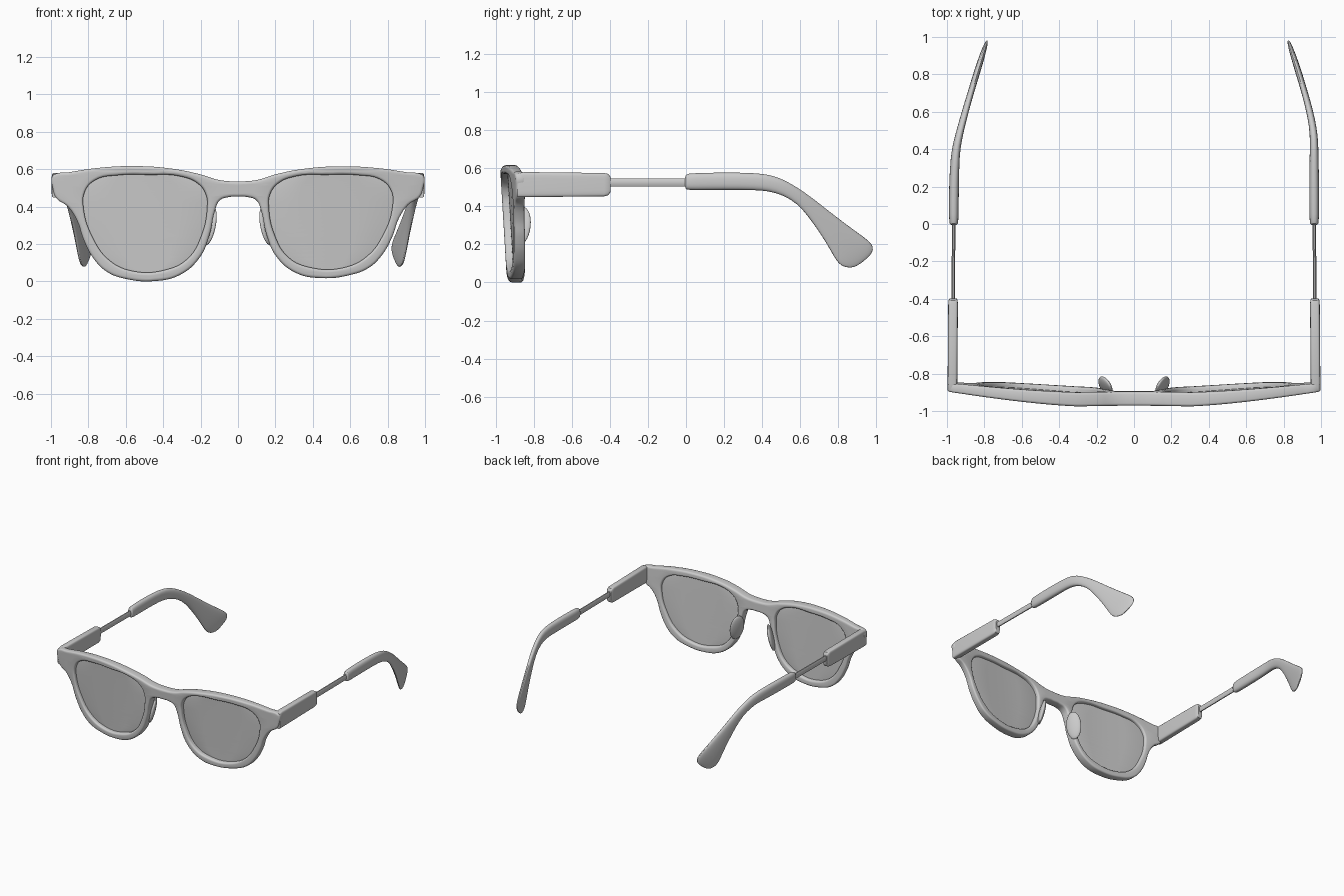
import bpy, bmesh, math
from mathutils import Matrix

if "Cube" in bpy.data.objects:
    bpy.data.objects.remove(bpy.data.objects["Cube"])

# Half outline of the frame front (x, z), from top centre round to bottom centre
HALF = [(0.10, .542), (.20, .572), (.35, .602), (.55, .616), (.75, .606), (.90, .584),
        (.985, .570), (.996, .555), (.99, .50), (.972, .45), (.91, .405), (.86, .33),
        (.825, .23), (.77, .13), (.70, .062), (.60, .024), (.44, .010), (.31, .040),
        (.205, .13), (.152, .25), (.124, .375), (.098, .433), (.05, .451)]
OUTER = HALF + [(0, .453)] + [(-x, z) for x, z in reversed(HALF)] + [(0, .535)]
# Right lens opening
HOLE = [(.165, .40), (.195, .25), (.27, .125), (.39, .068), (.56, .064), (.69, .125),
        (.78, .25), (.825, .39), (.82, .48), (.765, .542), (.64, .568), (.48, .57),
        (.31, .562), (.21, .52), (.17, .46)]


def finish(name, bm, angle=40):
    bmesh.ops.recalc_face_normals(bm, faces=bm.faces[:])
    me = bpy.data.meshes.new(name)
    bm.to_mesh(me)
    bm.free()
    ob = bpy.data.objects.new(name, me)
    bpy.context.collection.objects.link(ob)
    bpy.ops.object.select_all(action='DESELECT')
    ob.select_set(True)
    bpy.context.view_layer.objects.active = ob
    bpy.ops.object.shade_smooth_by_angle(angle=math.radians(angle))
    return ob


def bend(x, z, d):
    """Wrap a flat point round the face: d = -1 front surface, 1 back surface."""
    u = max(0, (abs(x) - .3) / .7) ** 1.3
    low = (.58 - z) / .58
    y = -.9375 + .064 * u + d * (.0375 - .014 * u) + .035 * low
    return x, y, z + .018 * x * low


def sheet(name, outlines, half, bevel, shift=0):
    """Filled smooth outline with rounded rims, bent to the frame's curve."""
    cu = bpy.data.curves.new(name, 'CURVE')
    cu.dimensions, cu.fill_mode = '2D', 'BOTH'
    cu.extrude, cu.bevel_depth, cu.offset = half - bevel, bevel, -bevel
    cu.bevel_resolution = 2
    for pts in outlines:
        sp = cu.splines.new('BEZIER')
        sp.bezier_points.add(len(pts) - 1)
        sp.use_cyclic_u, sp.resolution_u = True, 6
        for p, (x, z) in zip(sp.bezier_points, pts):
            p.co = (x, z, 0)
            p.handle_left_type = p.handle_right_type = 'AUTO'
    tmp = bpy.data.objects.new(name + "_curve", cu)
    bpy.context.collection.objects.link(tmp)
    dg = bpy.context.evaluated_depsgraph_get()
    me = bpy.data.meshes.new_from_object(tmp.evaluated_get(dg))
    bpy.data.objects.remove(tmp)
    bm = bmesh.new()
    bm.from_mesh(me)
    bmesh.ops.remove_doubles(bm, verts=bm.verts[:], dist=1e-4)
    for _ in range(2):
        bmesh.ops.triangulate(bm, faces=[f for f in bm.faces if len(f.verts) > 4])
        edges = [e for e in bm.edges if e.calc_length() > .08]
        bmesh.ops.subdivide_edges(bm, edges=edges, cuts=1)
    for v in bm.verts:
        v.co = bend(v.co.x, v.co.y, shift - v.co.z / .0375)
    return finish(name, bm)


def loft(name, rings, xfn, power=1.0, sides=16, subsurf=0):
    """Rings are (top y, top z, bottom y, bottom z, half thickness in x)."""
    bm = bmesh.new()
    loops = []
    for ty, tz, by, bz, h in rings:
        loop = []
        for i in range(sides):
            a = 2 * math.pi * (i + .5) / sides
            c, s = (math.copysign(abs(f) ** power, f) for f in (math.cos(a), math.sin(a)))
            y = (ty + by) / 2 + s * (ty - by) / 2
            z = (tz + bz) / 2 + s * (tz - bz) / 2
            loop.append(bm.verts.new((xfn(y) + c * h, y, z)))
        loops.append(loop)
    for a, b in zip(loops, loops[1:]):
        for i in range(sides):
            j = (i + 1) % sides
            bm.faces.new((a[i], a[j], b[j], b[i]))
    bm.faces.new(loops[0])
    bm.faces.new(loops[-1])
    ob = finish(name, bm)
    if subsurf:
        ob.modifiers.new("smooth", 'SUBSURF').levels = subsurf
        ob.modifiers["smooth"].render_levels = subsurf
    return ob


# Frame front with two lens openings
mirror = [(-x, z) for x, z in reversed(HOLE)]
sheet("frame_front", [OUTER, HOLE, mirror], .0375, .014)

# Lenses, slightly larger than the openings so they sit in the rims
for side, label in ((1, "right"), (-1, "left")):
    pts = [(side * (.495 + (x - .495) * 1.02), .33 + (z - .33) * 1.02) for x, z in HOLE]
    sheet(label + "_lens", [pts[::side]], .005, .001, .1)

BLOCK = [(-.885, .572, -.885, .448, .024), (-.85, .580, -.85, .448, .026),
         (-.43, .575, -.43, .452, .026), (-.408, .570, -.408, .458, .024),
         (-.397, .555, -.397, .475, .018)]
CORE = [(-.42, .548, -.42, .502, .010), (.03, .548, .03, .502, .010)]
EAR = [(-.006, .555, -.006, .500, .014), (0, .570, 0, .487, .023), (.03, .575, .03, .484, .026),
       (.20, .579, .20, .486, .027), (.38, .576, .36, .485, .024), (.46, .562, .43, .480, .022),
       (.53, .533, .51, .459, .020), (.62, .477, .585, .413, .019), (.70, .416, .64, .349, .018),
       (.80, .337, .71, .250, .018), (.90, .264, .76, .165, .018), (.968, .216, .787, .115, .016),
       (.987, .186, .815, .084, .013), (.98, .155, .86, .074, .009), (.95, .125, .90, .085, .004)]

# Temples: block by the hinge, thin metal core, curved ear piece
for side, label, start, drop in ((1, "right", .45, .34), (-1, "left", .30, .32)):
    def path(y, side=side, start=start, drop=drop):
        t = max(0, y - start)
        return side * (.971 - .008 * min(1, max(0, y + .9)) - drop * t * t / (t + .2) * 1.05)
    loft(label + "_temple_block", BLOCK, path, power=.35, sides=24)
    loft(label + "_temple_core", CORE, path, sides=8)
    loft(label + "_ear_piece", EAR, path, power=.8, subsurf=1)

    # Nose pad, flared outward towards the back and following the rim
    bm = bmesh.new()
    m = (Matrix.Translation((side * .152, -.868, .295)) @ Matrix.Rotation(-side * .5, 4, 'Z')
         @ Matrix.Rotation(-side * .22, 4, 'Y') @ Matrix.Diagonal((.02, .058, .105, 1)))
    bmesh.ops.create_uvsphere(bm, u_segments=24, v_segments=14, radius=1, matrix=m)
    finish(label + "_nose_pad", bm, 80)
